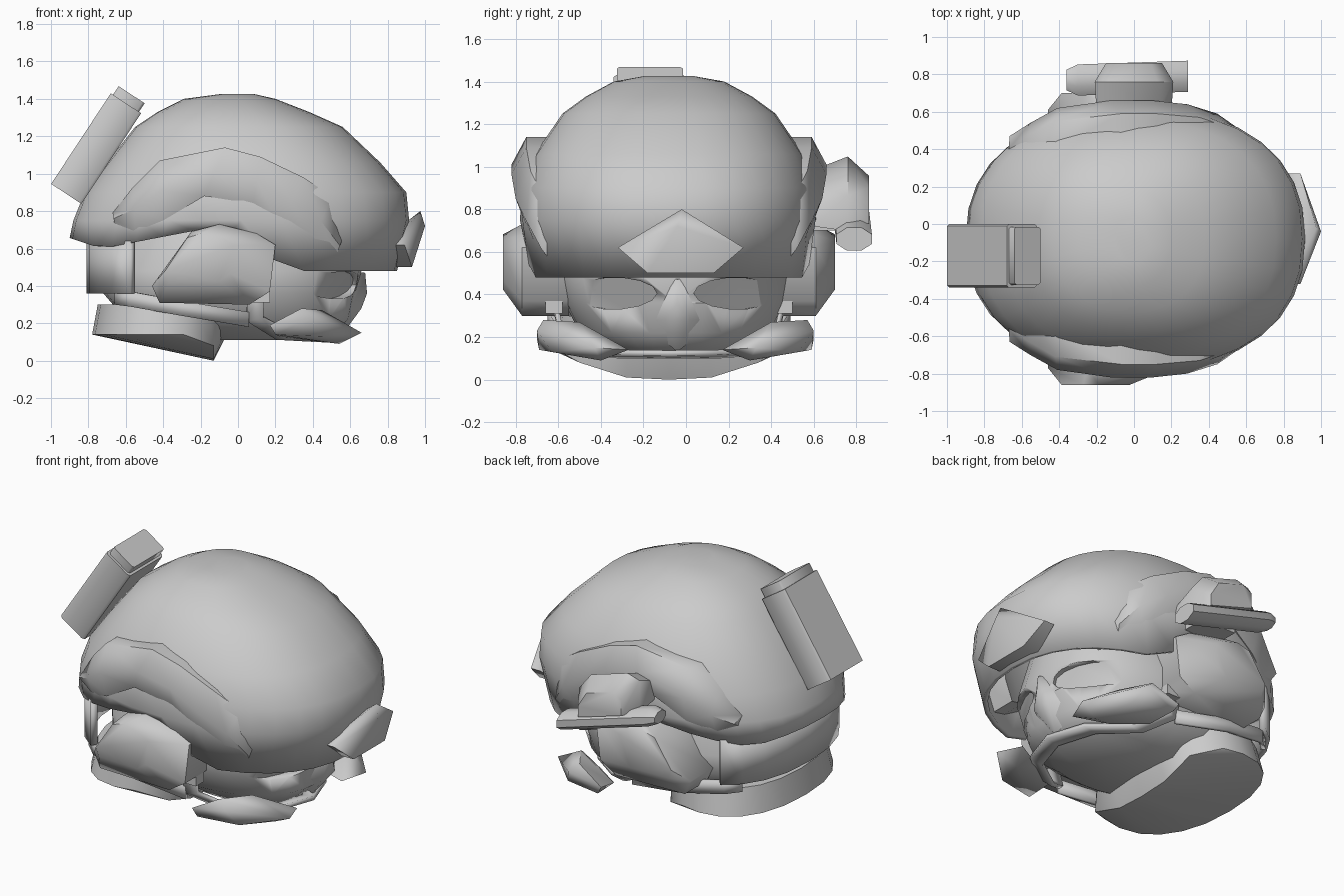
import bpy
import bmesh
from math import cos, sin, pi, radians, copysign
from mathutils import Vector

if "Cube" in bpy.data.objects:
    bpy.data.objects.remove(bpy.data.objects["Cube"], do_unlink=True)

grey = bpy.data.materials.new("plain grey")
grey.use_nodes = True
colour = (0.6, 0.6, 0.6, 1)
grey.diffuse_color = colour
grey.node_tree.nodes["Principled BSDF"].inputs["Base Color"].default_value = colour

MID = -0.08  # symmetry plane of the helmet


def finish(name, bm, angle=40, thickness=0):
    bmesh.ops.recalc_face_normals(bm, faces=bm.faces)
    mesh = bpy.data.meshes.new(name)
    bm.to_mesh(mesh)
    bm.free()
    mesh.materials.append(grey)
    ob = bpy.data.objects.new(name, mesh)
    bpy.context.collection.objects.link(ob)
    bpy.ops.object.select_all(action='DESELECT')
    ob.select_set(True)
    bpy.context.view_layer.objects.active = ob
    bpy.ops.object.shade_smooth_by_angle(angle=radians(angle))
    if thickness:
        mod = ob.modifiers.new("wall", 'SOLIDIFY')
        mod.thickness = thickness
    return ob


def hull(name, points, angle=50):
    bm = bmesh.new()
    for p in points:
        bm.verts.new(p)
    bmesh.ops.convex_hull(bm, input=bm.verts)
    loose = [v for v in bm.verts if not v.link_faces]
    bmesh.ops.delete(bm, geom=loose, context='VERTS')
    bmesh.ops.dissolve_limit(bm, angle_limit=radians(2), verts=bm.verts, edges=bm.edges)
    return finish(name, bm, angle)


def loft(name, rings, closed=True, caps=(True, True), angle=40, thickness=0):
    bm = bmesh.new()
    rows = [[bm.verts.new(p) for p in ring] for ring in rings]
    n = len(rows[0])
    for a, b in zip(rows, rows[1:]):
        for i in range(n if closed else n - 1):
            j = (i + 1) % n
            bm.faces.new((a[i], a[j], b[j], b[i]))
    for row, cap in ((rows[0], caps[0]), (rows[-1], caps[1])):
        if cap:
            bm.faces.new(row)
    return finish(name, bm, angle, thickness)


def fuller(v):
    return copysign(abs(v) ** 0.87, v)


def oval(z, x0, x1, half, n=32, mid=MID):
    """Slightly squared oval ring."""
    cx, rx = (x0 + x1) / 2, (x1 - x0) / 2
    turns = [2 * pi * i / n for i in range(n)]
    return [Vector((cx + rx * fuller(cos(a)), mid + half * fuller(sin(a)), z)) for a in turns]


def sides(points, mid=MID):
    """Both mirrored copies; y is given as a distance from the middle."""
    for word, s in (("left", 1), ("right", -1)):
        yield word, [(x, mid + s * y, z) for x, y, z in points]


# Helmet shell with a stepped rim: low at the brow, high over the ears
RIM = [(-1, 0.69), (-0.73, 0.6), (-0.1, 0.72), (0.12, 0.66), (0.22, 0.48), (1, 0.48)]


def rim(x):
    for (a, za), (b, zb) in zip(RIM, RIM[1:]):
        if x <= b:
            return za + (zb - za) * (x - a) / (b - a)


shell = [oval(*r) for r in (
    (1.425, -0.1, 0.09, 0.12), (1.4, -0.29, 0.2, 0.26), (1.33, -0.43, 0.38, 0.39),
    (1.25, -0.55, 0.56, 0.5), (1.06, -0.7, 0.76, 0.63), (0.9, -0.82, 0.9, 0.69),
    (0.75, -0.88, 0.915, 0.7), (0.6, -0.9, 0.85, 0.67))]
for p in shell[-1]:
    p.z = rim(p.x)
loft("helmet_shell", shell, caps=(True, False), angle=60, thickness=0.03)

# Ridged arches above the ears
arch = [((-0.67, 0.79), (-0.66, 0.73), 0.55), ((-0.56, 0.93), (-0.55, 0.69), 0.62),
        ((-0.42, 1.07), (-0.4, 0.75), 0.7), ((-0.07, 1.14), (-0.18, 0.88), 0.74),
        ((0.12, 1.09), (0.08, 0.84), 0.74), ((0.35, 0.98), (0.22, 0.72), 0.72),
        ((0.5, 0.88), (0.39, 0.61), 0.67), ((0.57, 0.68), (0.52, 0.55), 0.6)]
for word, s in (("left", 1), ("right", -1)):
    rings = []
    for (tx, tz), (bx, bz), off in arch:
        section = ((tx, off - 0.22, tz), (tx, off - 0.07, tz),
                   ((tx + bx) / 2, off, (tz + bz) / 2),
                   (bx, off - 0.05, bz), (bx, off - 0.22, bz))
        rings.append([(x, MID + s * y, z) for x, y, z in section])
    loft(word + "_ear_arch", rings, angle=50)

# Ear cups: wide base outline with a smaller outer face
cup = [(-0.46, 0.4), (-0.42, 0.31), (0.06, 0.3), (0.17, 0.37),
       (0.2, 0.62), (0.1, 0.68), (-0.1, 0.73), (-0.25, 0.69)]
cup_points = []
for x, z in cup:
    cup_points += [(x, 0.47, z), (x, 0.69, z),
                   (-0.2 + 0.55 * (x + 0.12), 0.78, 0.55 + 0.6 * (z - 0.51))]
for word, pts in sides(cup_points):
    hull(word + "_ear_cup", pts, 60)

# Head inside the helmet, with the eye hollows cut flat
head = loft("head", [oval(z, a, b, h, 28, -0.05) for z, a, b, h in (
    (0.72, -0.6, 0.6, 0.46), (0.48, -0.72, 0.66, 0.54), (0.36, -0.72, 0.63, 0.52),
    (0.22, -0.6, 0.6, 0.45), (0.11, -0.3, 0.48, 0.3))], angle=50)
eye = []
for i in range(14):
    a = 2 * pi * i / 14
    y, z = 0.28 + 0.2 * cos(a), 0.405 + 0.075 * sin(a)
    x = 0.61 - 0.5 * (y - 0.08) + 0.5 * (z - 0.405)
    eye += [(x, y, z), (x + 0.4, y + 0.12, z)]
for word, pts in sides(eye, -0.05):
    cutter = hull(word + "_eye_cutter", pts)
    cutter.hide_render = True
    cut = head.modifiers.new("eye", 'BOOLEAN')
    cut.operation = 'DIFFERENCE'
    cut.object = cutter
    bpy.context.view_layer.objects.active = head
    bpy.ops.object.modifier_apply(modifier=cut.name)
    bpy.data.objects.remove(cutter, do_unlink=True)

# Nose
hull("nose", [(0.55, -0.1, 0.48), (0.55, 0.02, 0.48), (0.68, -0.04, 0.47), (0.69, -0.04, 0.36),
              (0.66, -0.1, 0.28), (0.66, 0.02, 0.28), (0.5, -0.22, 0.28), (0.5, 0.14, 0.28),
              (0.55, -0.04, 0.13)], 75)

# Cheek pods beside the jaw
for word, pts in sides([(0.17, 0.65, 0.19), (0.2, 0.64, 0.14), (0.34, 0.62, 0.28), (0.4, 0.65, 0.23),
                        (0.45, 0.58, 0.13), (0.66, 0.38, 0.15), (0.6, 0.22, 0.14), (0.54, 0.35, 0.09),
                        (0.45, 0.45, 0.27), (0.22, 0.45, 0.13), (0.4, 0.32, 0.12)], -0.05):
    hull(word + "_cheek_pod", pts, 65)

# Collar under the back of the head
collar = oval(0.3, -0.75, -0.02, 0.52, 20) + oval(0.14, -0.78, -0.06, 0.55, 20)
collar += [(-0.13, MID + y, z) for y, z in
           ((-0.2, 0.01), (0, 0), (0.2, 0.01), (-0.42, 0.08), (0.42, 0.08))]
hull("collar", collar, 50)

# Curved guard behind the neck
guard = []
for i in range(9):
    a = radians(112 + 17 * i)
    guard.append([(-0.4 + 0.41 * fuller(cos(a)), MID + 0.6 * fuller(sin(a)), z) for z in (0.64, 0.36)])
loft("neck_guard", guard, closed=False, caps=(False, False), thickness=0.04)


# Flat straps
def strap(name, path, width):
    rings = [[Vector(p) - Vector(width), Vector(p) + Vector(width)] for p in path]
    loft(name, rings, closed=False, caps=(False, False), thickness=0.025)


half = [(0.1, 0.56, 0.42), (0.09, 0.52, 0.22), (0.25, 0.4, 0.12), (0.46, 0.24, 0.108)]
(_, left), (_, right) = sides(half)
strap("chin_strap", left + [(0.54, MID, 0.105)] + right[::-1], (0.045, 0, 0.008))
for word, pts in sides([(-0.66, 0.46, 0.34), (-0.58, 0.53, 0.33), (-0.3, 0.57, 0.28), (0.06, 0.53, 0.22)]):
    strap(word + "_side_strap", pts, (0, 0, 0.04))
for word, pts in sides([(x, y, z) for x in (0.06, 0.17) for y in (0.5, 0.58) for z in (0.31, 0.38)]):
    hull(word + "_strap_buckle", pts)

# Brow mount plate on the front of the shell
mount = []
for y, z, x in ((-0.32, 0.62, 0.89), (-0.02, 0.8, 0.975), (0.27, 0.62, 0.89),
                (0.13, 0.5, 0.93), (-0.18, 0.5, 0.93), (-0.04, 0.72, 1.0)):
    mount += [(x, y, z), (0.82, y, min(z, 0.68))]
hull("brow_mount", mount, 60)

# Battery box leaning on the back of the shell, with a cap
along = Vector((0.55, 0, 0.835)).normalized()
out = Vector((-along.z, 0, along.x))


def leaning_box(name, start, end, depth, half_y):
    base = Vector((-0.918, -0.17, 0.892))
    pts = []
    for t in (start, end):
        for su in (-1, 1):
            for sv in (-1, 1):
                for u, v in ((1, 0.93), (0.85, 1)):
                    pts.append(base + along * t + out * depth * u * su
                               + Vector((0, half_y * v * sv, 0)))
    hull(name, pts, 50)


leaning_box("battery_box", 0, 0.58, 0.097, 0.17)
leaning_box("battery_cap", 0.55, 0.635, 0.083, 0.155)

# Side lamp: tilted flat tube with a faceted housing above it
tube = []
for x, y, z, r in ((-0.36, 0.77, 0.84, 0.06), (-0.3, 0.77, 0.83, 0.09), (0.29, 0.79, 0.66, 0.09)):
    tube.append([(x, y + r * cos(a), z + 0.65 * r * sin(a))
                 for a in [pi / 8 + i * pi / 4 for i in range(8)]])
loft("lamp_tube", tube, angle=50)
hull("lamp_housing", [(x, y, z - 0.3 * x) for y, half_x, low, high in
                      ((0.6, 0.2, 0.78, 0.95), (0.76, 0.21, 0.76, 1.01), (0.86, 0.15, 0.78, 0.93))
                      for x, z in ((-half_x, low), (half_x, low), (half_x, high - 0.08),
                                   (half_x * 0.6, high), (-half_x * 0.6, high), (-half_x, high - 0.05))])
hull("lamp_bracket", [(x, y, z) for x in (-0.12, 0.12) for y in (0.5, 0.75) for z in (0.7, 0.85)])
